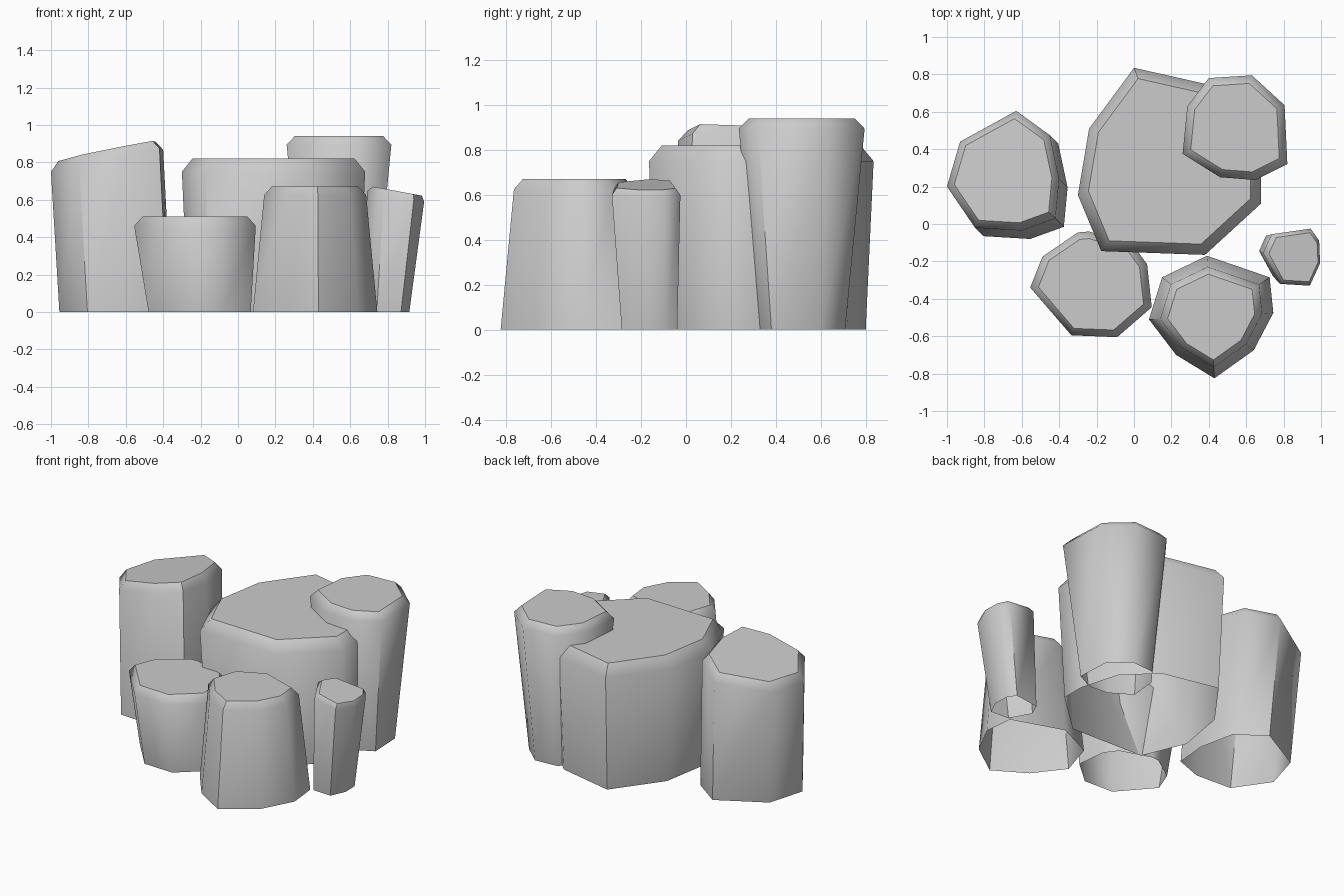
import bpy, bmesh, math
from mathutils import Vector

if "Cube" in bpy.data.objects:
    bpy.data.objects.remove(bpy.data.objects["Cube"])


def column(name, outline, height, drop, scales, base_shift=(0, 0), tilt=(0, 0), top_shift=(0, 0)):
    """Faceted rock pillar: open base ring, shoulder ring, chamfered flat cap.
    scales = (base, shoulder, cap) about the outline's middle; outline is counter-clockwise."""
    xs, ys = zip(*outline)
    mid = Vector(((min(xs) + max(xs)) / 2, (min(ys) + max(ys)) / 2))
    bm = bmesh.new()
    rings = []
    for level, (s, shift) in enumerate(zip(scales, (base_shift, (0, 0), top_shift))):
        ring = []
        for p in outline:
            q = mid + (Vector(p) - mid) * s + Vector(shift)
            z = 0.0
            if level:
                z = height + tilt[0] * (q.x - mid.x) + tilt[1] * (q.y - mid.y)
                z -= drop if level == 1 else 0
            ring.append(bm.verts.new((q.x, q.y, z)))
        rings.append(ring)
    n = len(outline)
    for lo, hi in zip(rings, rings[1:]):
        for i in range(n):
            j = (i + 1) % n
            bm.faces.new((lo[i], lo[j], hi[j], hi[i])).smooth = True
    cap = bm.faces.new(rings[-1])
    bm.normal_update()
    # crisp cap rim and only the sharpest corners
    for e in bm.edges:
        if cap in e.link_faces or (len(e.link_faces) == 2 and e.calc_face_angle() > math.radians(52)):
            e.smooth = False
    me = bpy.data.meshes.new(name)
    bm.to_mesh(me)
    bm.free()
    ob = bpy.data.objects.new(name, me)
    bpy.context.collection.objects.link(ob)
    return ob


# tall leaning pillar on the left
column("left_column",
       [(-1.0, .20), (-.85, -.02), (-.60, -.035), (-.42, .03), (-.40, .24),
        (-.45, .475), (-.63, .605), (-.93, .44)],
       .855, .05, (1.0, 1.0, .87), (.045, -.045), (.2, -.05))

# broad central block
column("center_column",
       [(-.30, .155), (-.175, -.145), (.38, -.165), (.68, .11), (.68, .28),
        (.60, .55), (.40, .745), (.0, .835), (-.24, .51)],
       .82, .07, (.93, 1.0, .885))

# short flared pillar in front
column("front_left_column",
       [(-.555, -.34), (-.335, -.595), (-.09, -.605), (.095, -.445), (.07, -.215),
        (.0, -.12), (-.24, -.04), (-.30, -.045), (-.49, -.175)],
       .51, .05, (.84, 1.0, .865), (.025, 0))

# pillar widening to its base
column("front_column",
       [(.08, -.51), (.225, -.70), (.43, -.825), (.64, -.675), (.745, -.475),
        (.725, -.285), (.39, -.17), (.15, -.285)],
       .67, .045, (1.0, .82, .70))

# tallest flared pillar at the back
column("back_column",
       [(.26, .375), (.46, .25), (.65, .235), (.82, .32), (.805, .635),
        (.63, .795), (.40, .78), (.285, .63)],
       .94, .045, (.69, 1.0, .845))

# small slanted pillar on the right
column("small_right_column",
       [(.69, -.155), (.78, -.32), (.94, -.33), (.995, -.21), (.99, -.09),
        (.945, -.025), (.735, -.055)],
       .648, .03, (.81, 1.0, .86), (-.05, .015), (-.185, 0), (.01, 0))
